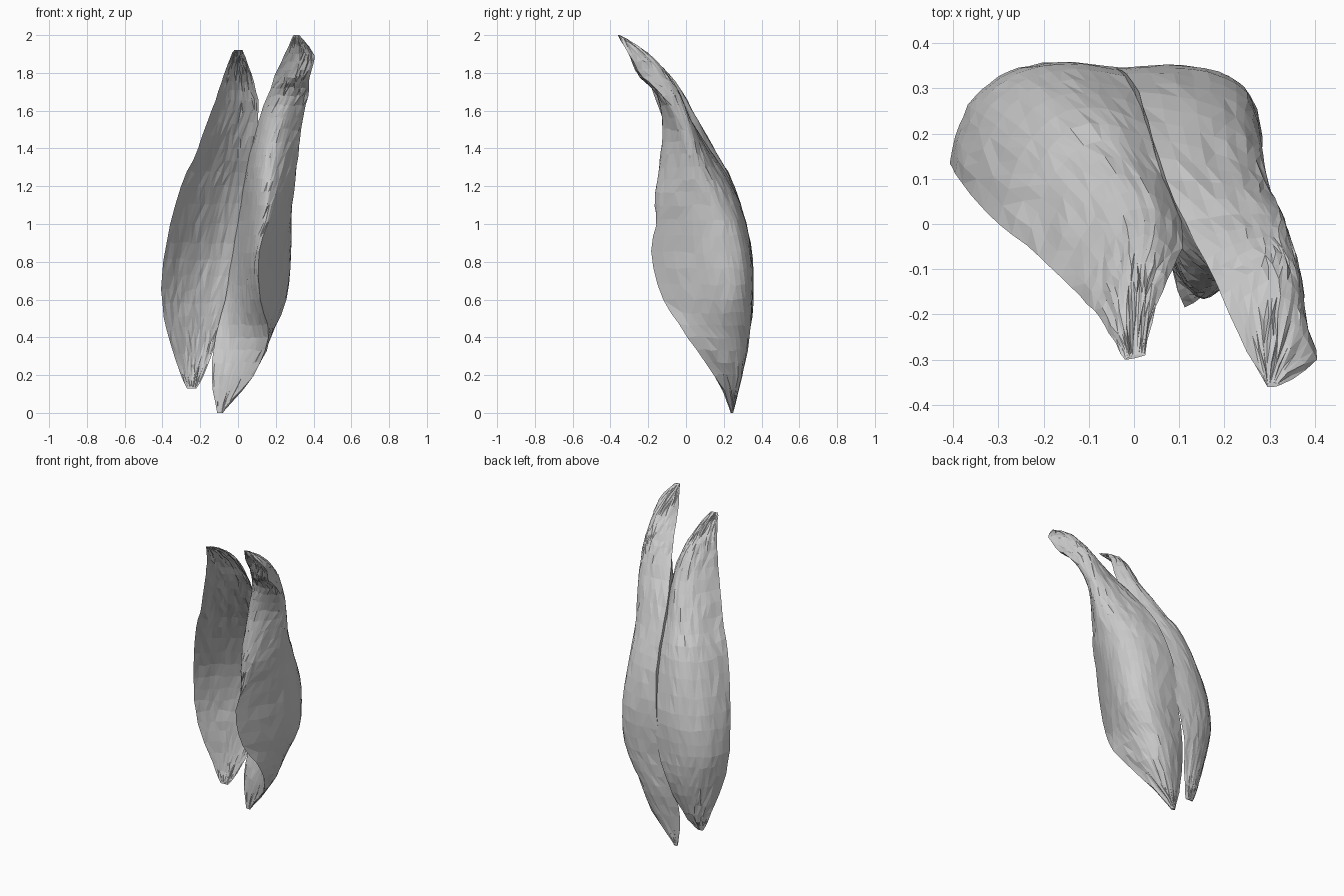
import bpy, bmesh, random
from mathutils import Vector

random.seed(4)
ACROSS, STEPS = 18, 3

# Each row: height, then x,y of left edge, middle of back, right edge, middle of front
LEFT = [
    (0.13, -.27, .21, -.25, .22, -.22, .21, -.245, .212),
    (0.25, -.32, .20, -.25, .27, -.16, .27, -.235, .25),
    (0.45, -.38, .16, -.28, .31, -.10, .335, -.23, .275),
    (0.65, -.405, .135, -.30, .325, -.04, .345, -.22, .29),
    (0.90, -.38, .09, -.26, .31, .01, .32, -.18, .27),
    (1.20, -.30, .00, -.17, .24, .06, .20, -.11, .17),
    (1.40, -.21, -.07, -.08, .14, .09, .07, -.05, .07),
    (1.60, -.14, -.14, -.01, .03, .11, -.03, .00, -.03),
    (1.75, -.09, -.19, .00, -.06, .085, -.10, .00, -.11),
    (1.85, -.055, -.24, .00, -.16, .05, -.18, .00, -.20),
    (1.92, -.02, -.30, .00, -.29, .025, -.29, .00, -.297),
]
RIGHT = [
    (0.00, -.11, .24, -.10, .25, -.08, .24, -.09, .235),
    (0.20, -.14, .26, .03, .29, .08, .15, -.04, .22),
    (0.40, -.12, .30, .13, .30, .16, .01, .04, .20),
    (0.60, -.07, .33, .245, .275, .12, -.12, .04, .13),
    (0.85, -.03, .34, .275, .24, .11, -.185, .05, .03),
    (1.10, .01, .29, .275, .18, .20, -.12, .10, -.11),
    (1.30, .04, .19, .285, .10, .27, -.05, .13, -.125),
    (1.50, .09, .05, .30, .04, .32, -.04, .18, -.12),
    (1.68, .155, -.08, .31, -.03, .37, -.12, .25, -.15),
    (1.78, .195, -.16, .33, -.09, .378, -.23, .29, -.24),
    (1.90, .25, -.28, .32, -.20, .405, -.30, .33, -.30),
    (2.00, .295, -.36, .30, -.35, .325, -.355, .31, -.36),
]


def spline(rows):
    """Smoothly interpolate the rows along the length (Catmull-Rom)."""
    out = []
    for i in range(len(rows) - 1):
        a, b = rows[max(i - 1, 0)], rows[i]
        c, d = rows[i + 1], rows[min(i + 2, len(rows) - 1)]
        for k in range(STEPS):
            t = k / STEPS
            out.append([q + .5 * t * (r - p + t * (2*p - 5*q + 4*r - s + t * (3*(q - r) + s - p)))
                        for p, q, r, s in zip(a, b, c, d)])
    return out + [list(rows[-1])]


def arc(l, m, r, n):
    """Points on a parabola from l through m towards r (r itself left out)."""
    ctrl = 2 * m - (l + r) / 2
    return [l * (1 - t)**2 + ctrl * 2 * t * (1 - t) + r * t * t
            for t in (i / n for i in range(n))]


def petal(name, rows):
    """Closed body with a rounded back and a separate front surface."""
    bm = bmesh.new()
    rings = spline(rows)
    grid = []
    for j, (z, *xy) in enumerate(rings):
        l, m, r, f = (Vector((xy[i], xy[i + 1], z)) for i in (0, 2, 4, 6))
        line = []
        for p in arc(l, m, r, ACROSS) + arc(r, f, l, ACROSS):
            if 0 < j < len(rings) - 1:      # dried, uneven surface
                p += Vector((random.uniform(-1, 1), random.uniform(-1, 1),
                             random.uniform(-3, 3))) * .0025
            line.append(bm.verts.new(p))
        grid.append(line)
    n = len(grid[0])
    for a, b in zip(grid, grid[1:]):
        for i in range(n):
            k = (i + 1) % n
            q = [a[i], a[k], b[k], b[i]]
            if random.random() < .5:
                q = q[1:] + q[:1]
            bm.faces.new((q[0], q[1], q[2]))
            bm.faces.new((q[0], q[2], q[3]))
    # Close the two ends
    bm.faces.new(grid[0])
    bm.faces.new(grid[-1])
    bmesh.ops.recalc_face_normals(bm, faces=bm.faces)
    mesh = bpy.data.meshes.new(name)
    bm.to_mesh(mesh)
    bm.free()
    obj = bpy.data.objects.new(name, mesh)
    bpy.context.collection.objects.link(obj)
    return obj


# Two cupped petals, the left one lying behind the right one
petal("left_petal", LEFT)
petal("right_petal", RIGHT)
